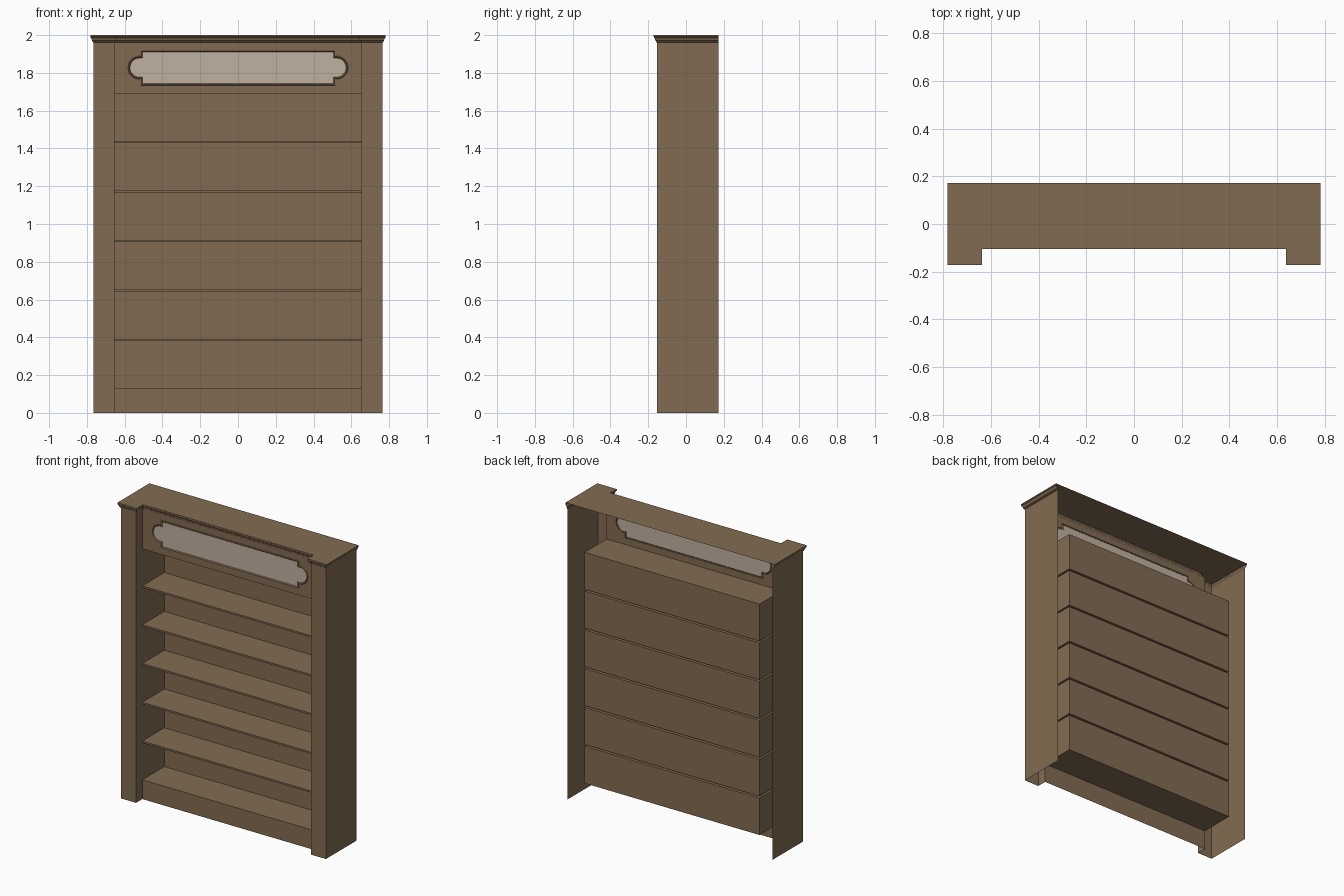
import bpy, bmesh, math

if "Cube" in bpy.data.objects:
    bpy.data.objects.remove(bpy.data.objects["Cube"])

# main dimensions: outer half width, inner half width, front / recessed front / back depth
XO, XI = 0.765, 0.654
YF, YR, YB = -0.154, -0.087, 0.171
Z_BASE, Z_HEAD, Z_CROWN = 0.13, 1.69, 1.963
SHELF_BACK, PITCH, CELL_H = 0.148, 0.262, 0.25


def material(name, color):
    m = bpy.data.materials.new(name)
    m.diffuse_color = color
    m.use_nodes = True
    m.node_tree.nodes["Principled BSDF"].inputs["Base Color"].default_value = m.diffuse_color
    return m


wood = material("wood", (0.225, 0.148, 0.085, 1))
pale = material("pale_panel", (0.53, 0.44, 0.35, 1))


def finish(name, bm, mat=wood):
    me = bpy.data.meshes.new(name)
    bm.to_mesh(me)
    bm.free()
    me.materials.append(mat)
    ob = bpy.data.objects.new(name, me)
    bpy.context.collection.objects.link(ob)
    return ob


def face(bm, pts):
    return bm.faces.new([bm.verts.new(p) for p in pts])


def front_strip(bm, z0, z1):
    face(bm, [(-XI, YR, z0), (XI, YR, z0), (XI, YR, z1), (-XI, YR, z1)])


def sweep(bm, path, profile):
    """Sweep (offset, z) profile along a right-angled path with mitred corners."""
    normals = []
    for (ax, ay), (bx, by) in zip(path, path[1:]):
        length = math.hypot(bx - ax, by - ay)
        normals.append(((ay - by) / length, (bx - ax) / length))
    rows = []
    for d, z in profile:
        row = []
        for i, (x, y) in enumerate(path):
            ns = normals[max(i - 1, 0):i + 1]
            row.append(bm.verts.new((x + d * sum(n[0] for n in ns),
                                     y + d * sum(n[1] for n in ns), z)))
        rows.append(row)
    for lo, hi in zip(rows, rows[1:]):
        for i in range(len(path) - 1):
            bm.faces.new((lo[i + 1], lo[i], hi[i], hi[i + 1]))
    return rows


# side panels with pilasters, open at the back
half = [(XO, YB), (XO, YF), (XI, YF), (XI, YR)]
bm = bmesh.new()
sweep(bm, half, [(0, 0), (0, Z_CROWN)])
side = finish("side_pilasters", bm)
side.modifiers.new("mirror", 'MIRROR').use_axis[0] = True

# crown moulding and top board
path = half + [(-x, y) for x, y in reversed(half)]
crown = [(0, 1.961), (0.004, 1.963), (0.005, 1.969), (0.008, 1.971), (0.009, 1.976),
         (0.012, 1.983), (0.0155, 1.987), (0.0155, 1.991), (0.017, 1.992), (0.017, 2.0)]
bm = bmesh.new()
rows = sweep(bm, path, crown)
bm.faces.new(list(reversed(rows[-1])))
finish("crown_top", bm)

# base board
bm = bmesh.new()
front_strip(bm, 0, Z_BASE)
finish("base_board", bm)

# open-fronted shelf compartments, separated by shelf thickness
bm = bmesh.new()
for i in range(6):
    z0 = Z_BASE + i * PITCH
    z1 = z0 + CELL_H
    ring = [(-XI, z0), (XI, z0), (XI, z1), (-XI, z1)]
    fr = [bm.verts.new((x, YR, z)) for x, z in ring]
    bk = [bm.verts.new((x, SHELF_BACK, z)) for x, z in ring]
    bm.faces.new(bk)
    for j in range(4):
        k = (j + 1) % 4
        bm.faces.new((fr[j], fr[k], bk[k], bk[j]))
    if i < 5:
        front_strip(bm, z1, z0 + PITCH)
finish("shelf_compartments", bm)

# header cartouche outline, inset by d
CZ = 1.828


def cartouche(d):
    rx, rz, cx, r = 0.517 - d, 0.094 - d, 0.522, 0.061 - d
    end = [(rx, -rz), (rx, -r)]
    end += [(cx + r * math.cos(a), r * math.sin(a))
            for a in (math.radians(-90 + 180 * k / 16) for k in range(17))]
    end += [(rx, r), (rx, rz)]
    return [(x, CZ + z) for x, z in end] + [(-x, CZ - z) for x, z in end]


def loop(bm, pts, y):
    vs = [bm.verts.new((x, y, z)) for x, z in pts]
    es = [bm.edges.new((vs[i], vs[(i + 1) % len(vs)])) for i in range(len(vs))]
    return vs, es


# header board with cut-out
bm = bmesh.new()
_, e1 = loop(bm, [(-XI, Z_HEAD), (XI, Z_HEAD), (XI, Z_CROWN), (-XI, Z_CROWN)], YR)
_, e2 = loop(bm, cartouche(0), YR)
bmesh.ops.triangle_fill(bm, edges=e1 + e2, use_beauty=True, normal=(0, -1, 0))
bm.normal_update()
bmesh.ops.reverse_faces(bm, faces=[f for f in bm.faces if f.normal.y > 0])
finish("header_board", bm)

# moulded frame around the cut-out
bm = bmesh.new()
steps = [(0, 0), (0.002, -0.004), (0.006, -0.004), (0.009, 0), (0.011, 0.002)]
rings = [loop(bm, cartouche(d), YR + dy)[0] for d, dy in steps]
for a, b in zip(rings, rings[1:]):
    for i in range(len(a)):
        k = (i + 1) % len(a)
        bm.faces.new((a[i], a[k], b[k], b[i]))
finish("header_frame", bm)

# pale inset panel
bm = bmesh.new()
face(bm, [(x, YR + 0.002, z) for x, z in cartouche(0.011)])
finish("header_panel", bm, pale)
